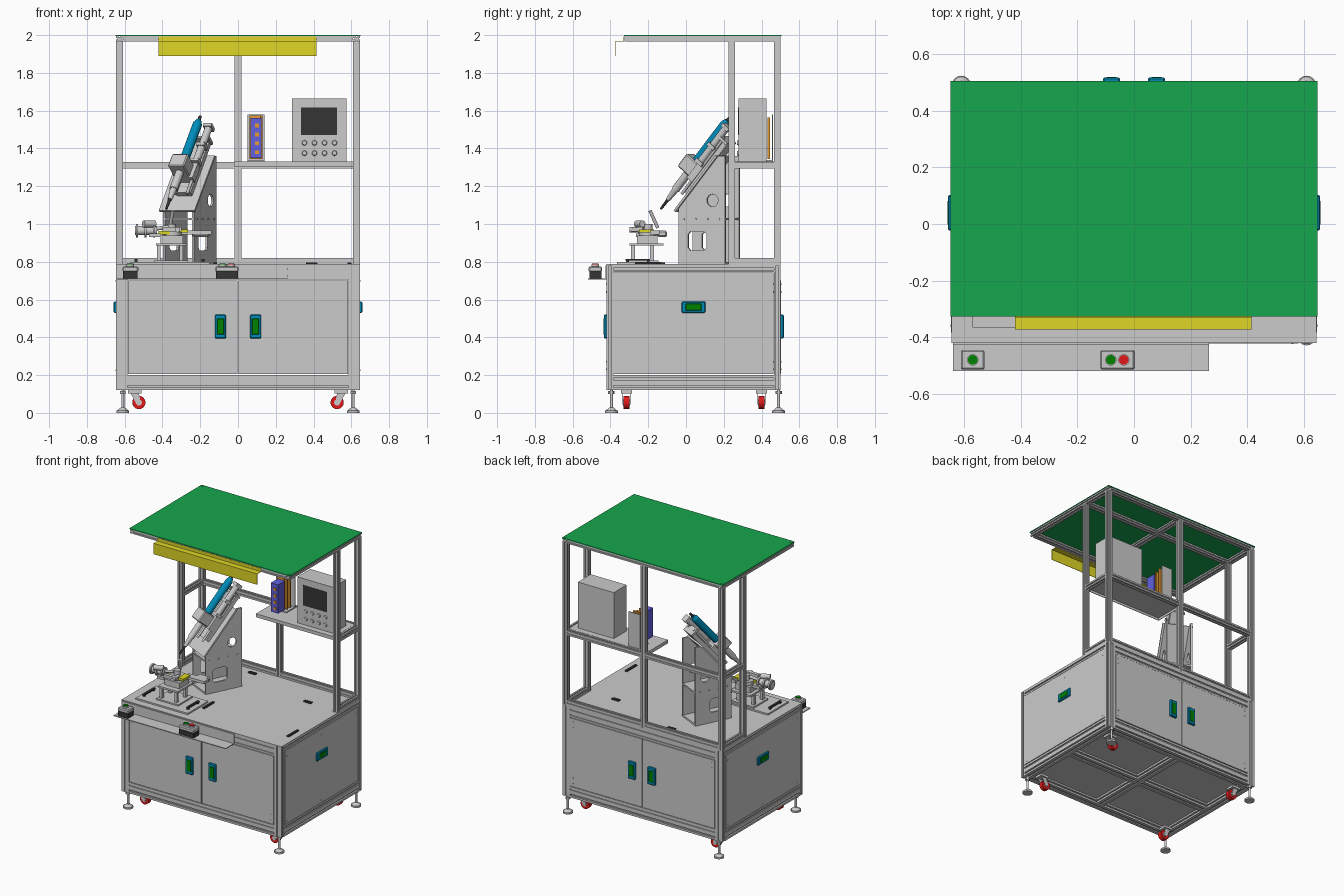
import bpy, bmesh, math
from mathutils import Matrix, Vector

if "Cube" in bpy.data.objects:
    bpy.data.objects.remove(bpy.data.objects["Cube"])

def material(name, r, g, b):
    m = bpy.data.materials.new(name)
    m.diffuse_color = (r, g, b, 1)
    m.use_nodes = True
    m.node_tree.nodes["Principled BSDF"].inputs["Base Color"].default_value = m.diffuse_color
    return m

GREEN = material("roof_green", .008, .38, .075)
YELLOW = material("yellow", .74, .68, .02)
BLUE = material("blue", .0, .27, .50)
DKGREEN = material("dark_green", .0, .22, .0)
RED = material("red", .75, .01, .01)
BLACK = material("black", .035, .035, .035)
ORANGE = material("orange", .80, .33, .03)
VIOLET = material("violet_blue", .12, .12, .75)
I = Matrix.Identity(4)

def finish(name, bm, mat=None, M=I):
    bm.transform(M)
    bmesh.ops.recalc_face_normals(bm, faces=bm.faces[:])
    for f in bm.faces:
        f.smooth = True
    for e in bm.edges:
        e.smooth = len(e.link_faces) == 2 and e.calc_face_angle(0) < .6
    me = bpy.data.meshes.new(name)
    bm.to_mesh(me)
    bm.free()
    if mat:
        me.materials.append(mat)
    ob = bpy.data.objects.new(name, me)
    bpy.context.collection.objects.link(ob)
    return ob

def box(name, x0, x1, y0, y1, z0, z1, mat=None, M=I, bevel=0):
    bm = bmesh.new()
    bmesh.ops.create_cube(bm, size=1)
    bm.transform(Matrix.Translation(((x0+x1)/2, (y0+y1)/2, (z0+z1)/2)) @ Matrix.Diagonal((x1-x0, y1-y0, z1-z0, 1)))
    if bevel:
        bmesh.ops.bevel(bm, geom=bm.edges[:], offset=bevel, segments=1, affect='EDGES')
    return finish(name, bm, mat, M)

def cyl(name, p0, p1, r, mat=None, M=I, r2=None, seg=24):
    p0, p1 = Vector(p0), Vector(p1)
    d = p1 - p0
    bm = bmesh.new()
    bmesh.ops.create_cone(bm, cap_ends=True, segments=seg, radius1=r, radius2=r if r2 is None else r2, depth=d.length)
    bm.transform(Matrix.Translation((p0+p1)/2) @ d.to_track_quat('Z', 'Y').to_matrix().to_4x4())
    return finish(name, bm, mat, M)

def beam(name, axis, x0, x1, y0, y1, z0, z1):
    """slotted aluminium extrusion filling the given bounds"""
    lo, size = Vector((x0, y0, z0)), Vector((x1-x0, y1-y0, z1-z0))
    a = 'xyz'.index(axis)
    b, c = (a+1) % 3, (a+2) % 3
    ring = []
    for k in range(4):
        for px, py in [(-.5, -.5), (-.14, -.5), (-.14, -.3), (.14, -.3), (.14, -.5)]:
            for _ in range(k):
                px, py = -py, px
            ring.append((px, py))
    bm = bmesh.new()
    ends = []
    for t in (0, 1):
        vs = []
        for px, py in ring:
            v = Vector()
            v[a], v[b], v[c] = lo[a]+t*size[a], lo[b]+(px+.5)*size[b], lo[c]+(py+.5)*size[c]
            vs.append(bm.verts.new(v))
        bm.faces.new(vs)
        ends.append(vs)
    for i in range(20):
        j = (i+1) % 20
        bm.faces.new((ends[0][i], ends[0][j], ends[1][j], ends[1][i]))
    return finish(name, bm)

def cut_plate(name, loops, thick, M):
    """flat plate from an outline plus hole loops"""
    cu = bpy.data.curves.new(name, 'CURVE')
    cu.dimensions, cu.fill_mode, cu.extrude = '2D', 'BOTH', thick/2
    for loop in loops:
        sp = cu.splines.new('POLY')
        sp.points.add(len(loop)-1)
        for p, (x, y) in zip(sp.points, loop):
            p.co = (x, y, 0, 1)
        sp.use_cyclic_u = True
    tmp = bpy.data.objects.new(name + "_curve", cu)
    bpy.context.collection.objects.link(tmp)
    me = bpy.data.meshes.new_from_object(tmp.evaluated_get(bpy.context.evaluated_depsgraph_get()))
    bpy.data.objects.remove(tmp)
    bm = bmesh.new()
    bm.from_mesh(me)
    bmesh.ops.remove_doubles(bm, verts=bm.verts[:], dist=1e-5)
    return finish(name, bm, None, M)

# cabinet frame: corner posts, rails, cross members
for s in (-1, 1):
    xa, xb = sorted((s*.645, s*.585))
    for ya in (-.42, .465):
        beam("cabinet_post", 'z', xa, xb, ya, ya+.035, .12, .78)
    xa, xb = sorted((s*.645, s*.605))
    for za, zb in ((.16, .20), (.745, .78)):
        beam("side_rail", 'y', xa, xb, -.385, .465, za, zb)
    xa, xb = sorted((s*.645, s*.585))
    beam("base_side_rail", 'y', xa, xb, -.385, .465, .12, .16)
for ya in (-.42, .465):
    for za, zb in ((.16, .20), (.705, .743), (.743, .78)):
        beam("long_rail", 'x', -.585, .585, ya, ya+.035, za, zb)
for ya in (-.42, .01, .44):
    beam("base_long_rail", 'x', -.585, .585, ya, ya+.06, .12, .16)
beam("base_centre_beam", 'y', -.03, .03, -.36, .44, .12, .159)
box("base_panel", -.605, .605, -.385, .465, .158, .164)
box("table_top", -.645, .645, -.42, .50, .779, .787)

# doors, side panels and recessed handles
def handle(name, c, normal, long):
    h = Vector((.03, .03, .03))
    h[long], h[normal] = .063, .016
    for part, k, mat in (("frame", 1, BLUE), ("grip", .72, DKGREEN)):
        e = h * k
        e[normal] = h[normal] + (.0015 if k < 1 else 0)
        box(name + "_" + part, c[0]-e[0], c[0]+e[0], c[1]-e[1], c[1]+e[1], c[2]-e[2], c[2]+e[2], mat, bevel=.005)

for s in (-1, 1):
    xa, xb = sorted((s*.003, s*.582))
    box("front_door", xa, xb, -.422, -.407, .205, .702)
    box("back_door", xa, xb, .488, .503, .205, .702)
    handle("front_handle", (s*.093, -.419, .457), 1, 2)
    handle("back_handle", (s*.08, .502, .457), 1, 2)
    xa, xb = sorted((s*.634, s*.646))
    box("side_panel", xa, xb, -.383, .463, .205, .742)
    handle("side_handle", (s*.642, .04, .56), 0, 1)
    for z in (.23, .27, .64, .68):
        cyl("door_screw", (s*.56, -.424, z), (s*.56, .505, z), .004, seg=8)
    for y in (-.36, .04, .44):
        for z in (.225, .70):
            cyl("panel_screw", (s*.635, y, z), (s*.648, y, z), .004, seg=8)

# levelling feet and casters
for x in (-.61, .61):
    for y in (-.395, .49):
        cyl("foot_disc", (x, y, 0), (x, y, .012), .034)
        cyl("foot_cone", (x, y, .012), (x, y, .028), .03, r2=.012)
        cyl("foot_stem", (x, y, .028), (x, y, .125), .008)
        cyl("foot_nut", (x, y, .10), (x, y, .115), .017, seg=6)
    wx = math.copysign(.525, x)
    bx = wx + math.copysign(.022, x)
    for y in (-.315, .40):
        cyl("caster_wheel", (wx, y-.015, .055), (wx, y+.015, .055), .035, RED)
        cyl("caster_hub", (wx, y-.018, .055), (wx, y+.018, .055), .016)
        for dy in (-.0195, .0195):
            cut_plate("caster_fork", [[(wx-.012, .045), (wx+.012, .045), (bx+.022, .105), (bx-.022, .105)]], .003,
                      Matrix.Translation((0, y+dy, 0)) @ Matrix.Rotation(math.pi/2, 4, 'X'))
        box("caster_plate", bx-.035, bx+.035, y-.03, y+.03, .103, .12)

# upper frame: posts, roof beams, mid and lower rails
for s in (-1, 1):
    xa, xb = sorted((s*.645, s*.61))
    for ya in (.225, .465):
        beam("upper_post", 'z', xa, xb, ya, ya+.035, .787, 1.965)
    beam("roof_side_beam", 'y', xa, xb, -.325, .50, 1.965, 1.995)
    for za in (.787, 1.295):
        beam("side_tie", 'y', xa, xb, .26, .465, za, za+.034)
beam("back_centre_post", 'z', -.018, .018, .465, .50, .787, 1.965)
for ya in (-.325, .225, .465):
    beam("roof_cross_beam", 'x', -.61, .61, ya, ya+.035, 1.965, 1.994)
beam("roof_centre_beam", 'y', -.018, .018, -.29, .465, 1.965, 1.993)
for za in (.787, 1.295):
    for xa, xb in ((-.61, -.018), (.018, .61)):
        beam("back_rail", 'x', xa, xb, .465, .50, za, za+.034)
box("roof_panel", -.648, .648, -.327, .505, 1.994, 2.0, GREEN)
for x in (-.63, 0, .63):
    for y in (-.305, .49):
        cyl("roof_bolt", (x, y, 1.999), (x, y, 2.001), .006, GREEN, seg=10)

# folded yellow lamp cover
for n, y0, y1, z0, z1 in (("front", -.373, -.370, 1.89, 1.968), ("top", -.373, -.327, 1.966, 1.969), ("flange", -.330, -.327, 1.966, 1.992)):
    box("lamp_cover_" + n, -.42, .415, y0, y1, z0, z1, YELLOW)

# shelf with control box and terminal stack
box("shelf", -.02, .61, .235, .47, 1.322, 1.33)
for n, x0, x1, y0, y1 in (("front", -.02, .61, .235, .239), ("end", -.02, -.016, .239, .465)):
    box("shelf_lip_" + n, x0, x1, y0, y1, 1.305, 1.322)
box("control_box", .285, .575, .277, .425, 1.33, 1.665)
box("screen", .333, .525, .275, .279, 1.47, 1.617, BLACK)
for i in range(4):
    for z in (1.375, 1.43):
        cyl("panel_button", (.352+i*.053, .279, z), (.352+i*.053, .27, z), .015, r2=.011, seg=16)
box("terminal_plate", .05, .14, .455, .461, 1.33, 1.58)
box("terminal_foot", .05, .14, .36, .46, 1.33, 1.338)
box("controller_block", .066, .125, .285, .36, 1.35, 1.56, VIOLET)
for i in range(5):
    box("terminal_slice", .062+(i % 2)*.012, .118+(i % 2)*.012, .363+i*.017, .376+i*.017, 1.345, 1.575-.012*(i % 3), (ORANGE, None)[i % 3 == 2])
for i in range(4):
    box("terminal_clip", .09, .11, .281, .285, 1.37+i*.047, 1.39+i*.047, ORANGE)

# button shelf and push-button boxes
box("button_shelf", -.64, .265, -.52, -.42, .706, .712)
box("button_shelf_back", -.64, .265, -.427, -.42, .706, .78)
for xa, xb, lamps in ((-.612, -.528, ((-.57, DKGREEN),)), (-.12, .003, ((-.082, DKGREEN), (-.036, RED)))):
    box("button_base", xa+.003, xb-.003, -.512, -.448, .712, .748, BLACK)
    box("button_cap", xa, xb, -.515, -.445, .746, .775, bevel=.006)
    for x, m in lamps:
        cyl("button_ring", (x, -.48, .77), (x, -.48, .786), .020)
        cyl("push_button", (x, -.48, .77), (x, -.48, .79), .017, m)

# table-top lift grips
for x, y, dx, dy in ((-.17, .41, .03, .012), (.39, .25, .03, .012), (-.12, -.17, .01, .06), (.59, -.21, .01, .06)):
    box("table_grip", x-dx, x+dx, y-dy, y+dy, .786, .797, BLACK, bevel=.003)

# work fixture: base plate, legs, platform, nest and clamps
box("fixture_base", -.57, -.15, -.365, -.13, .787, .798)
for x in (-.54, -.185):
    box("fixture_grip", x-.008, x+.008, -.32, -.19, .806, .816, BLACK)
    for y in (-.31, -.20):
        box("grip_post", x-.007, x+.007, y-.007, y+.007, .797, .808, BLACK)
box("leg_plate", -.445, -.265, -.31, -.145, .798, .808)
for x in (-.42, -.30):
    for y in (-.28, -.18):
        box("fixture_leg", x-.01, x+.01, y-.01, y+.01, .808, .885)
box("fixture_platform", -.435, -.275, -.30, -.12, .885, .898)
box("nest_block", -.41, -.29, -.26, -.15, .898, .94)
cyl("nest_ring", (-.35, -.20, .94), (-.35, -.20, .965), .05)
cyl("nest_hub", (-.35, -.20, .965), (-.35, -.20, 1.0), .022)
box("yellow_pad_left", -.42, -.36, -.25, -.21, .945, .962, YELLOW)
box("yellow_pad_right", -.31, -.265, -.25, -.17, .955, .972, YELLOW)
box("nest_arm_back", -.30, -.14, -.19, -.14, .945, .965)
box("sensor_body", -.24, -.15, -.15, -.10, .93, .965, bevel=.008)
cyl("clamp_cylinder", (-.545, -.22, .965), (-.43, -.22, .965), .024)
for x in (-.535, -.49, -.445):
    cyl("clamp_collar", (x-.006, -.22, .965), (x+.006, -.22, .965), .036)
box("clamp_bracket", -.47, -.41, -.265, -.175, .93, .95)
cyl("clamp_rod", (-.43, -.22, .975), (-.37, -.21, .985), .01)
cyl("clamp_knob", (-.50, -.26, 1.0), (-.44, -.23, 1.0), .018)
cyl("clamp_lever", (-.36, -.15, .98), (-.345, -.19, 1.07), .009)
box("clamp_arm", -.40, -.30, -.285, -.26, .96, .985)
cyl("front_pin", (-.32, -.30, .97), (-.32, -.23, .97), .014)

# turned pedestal: two cut-out side plates, open at the back, with a mid shelf
P = Matrix.Translation((-.315, 0, 0)) @ Matrix.Rotation(math.radians(-26), 4, 'Z')
upright = Matrix(((0, 0, 1, 0), (1, 0, 0, 0), (0, 1, 0, 0), (0, 0, 0, 1)))
outline = [(0, .79), (.273, .79), (.273, 1.36), (.235, 1.36), (0, 1.08)]
window = [(.07, .86), (.15, .86), (.165, .875), (.165, .945), (.15, .96), (.07, .96), (.055, .945), (.055, .875)]
hole = [(.20+.033*math.cos(t*math.pi/12), 1.125+.033*math.sin(t*math.pi/12)) for t in range(24)]
for u in (-.085, .085):
    cut_plate("pedestal_side", [outline, window, hole], .012, P @ Matrix.Translation((u, 0, 0)) @ upright)
box("pedestal_floor", -.091, .091, 0, .273, .787, .799, M=P)
box("pedestal_shelf", -.079, .079, .0, .273, 1.02, 1.032, M=P)
for v in (.03, .10, .17, .24):
    for u in (-.096, .085):
        cyl("pedestal_bolt", (u, v, 1.026), (u+.011, v, 1.026), .006, M=P, seg=10)

# inclined screwdriver unit (local y runs up the slope, z is the slope normal)
A = P @ Matrix.Translation((0, 0, 1.08)) @ Matrix.Rotation(math.radians(50), 4, 'X')
box("slope_plate", -.105, .105, -.02, .36, 0, .012, M=A)
box("slide_body", -.03, .06, .08, .43, .012, .04, M=A)
for u in (-.02, .05):
    cyl("slide_rod", (u, .06, .052), (u, .45, .052), .008, M=A)
box("slide_end", -.04, .07, .43, .445, .012, .07, M=A)
box("carriage", -.04, .065, .15, .25, .04, .08, M=A)
cyl("lift_cylinder", (.05, .25, .075), (.05, .50, .075), .02, M=A)
for y in (.25, .36, .49):
    box("lift_cylinder_cap", .026, .074, y, y+.02, .051, .099, M=A)
ax = .113
box("tool_clamp", -.05, .045, .155, .24, .075, .17, M=A, bevel=.006)
for n, y0, y1, r, r2, m in (("bit", -.096, -.03, .006, .009, BLACK), ("nose", -.03, .04, .012, .018, None),
                            ("sleeve", .04, .155, .022, .022, None), ("body", .24, .49, .025, .025, BLUE),
                            ("cap", .49, .515, .025, .014, BLUE), ("cable_gland", .515, .545, .010, .008, BLACK)):
    cyl("driver_" + n, (0, y0, ax), (0, y1, ax), r, m, A, r2)
